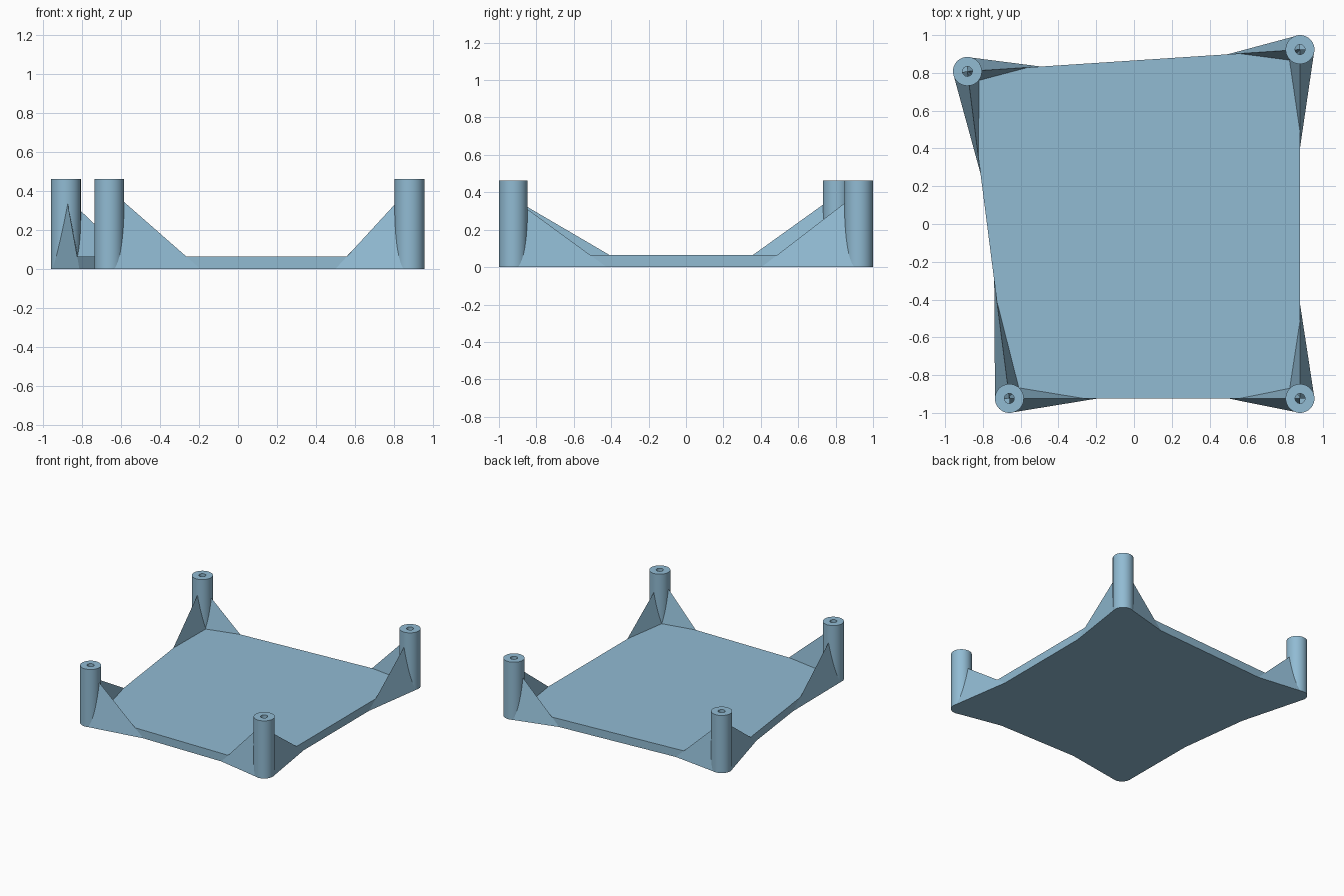
import bpy, bmesh, math
from mathutils import Vector

if "Cube" in bpy.data.objects:
    bpy.data.objects.remove(bpy.data.objects["Cube"])

R, HOLE_R, POST_H, PLATE_H = 0.0765, 0.026, 0.462, 0.065
SEGMENTS = 48

# Post centres, counter-clockwise from the front left
corners = [Vector(c) for c in ((-0.66, -0.9235), (0.879, -0.9235),
                               (0.879, 0.9235), (-0.882, 0.808))]

blue = bpy.data.materials.new("steel blue")
blue.diffuse_color = (0.283, 0.497, 0.651, 1)
blue.use_nodes = True
blue.node_tree.nodes["Principled BSDF"].inputs["Base Color"].default_value = blue.diffuse_color


def add_object(name, verts, faces, smooth=False):
    mesh = bpy.data.meshes.new(name)
    mesh.from_pydata(verts, [], faces)
    bm = bmesh.new()
    bm.from_mesh(mesh)
    bmesh.ops.recalc_face_normals(bm, faces=bm.faces)
    bm.to_mesh(mesh)
    bm.free()
    mesh.materials.append(blue)
    obj = bpy.data.objects.new(name, mesh)
    bpy.context.collection.objects.link(obj)
    if smooth:
        bpy.context.view_layer.objects.active = obj
        obj.select_set(True)
        bpy.ops.object.shade_smooth_by_angle(angle=math.radians(35))
        obj.select_set(False)
    return obj


def add_post(name, centre):
    """Round post with a bore that is open at the top."""
    profile = [(R, 0), (R, POST_H), (HOLE_R, POST_H), (HOLE_R, PLATE_H)]
    verts, faces = [], []
    for radius, z in profile:
        for i in range(SEGMENTS):
            a = math.tau * i / SEGMENTS
            verts.append((centre.x + radius * math.cos(a),
                          centre.y + radius * math.sin(a), z))
    for k in range(len(profile) - 1):
        for i in range(SEGMENTS):
            j = (i + 1) % SEGMENTS
            faces.append((k * SEGMENTS + i, k * SEGMENTS + j,
                          (k + 1) * SEGMENTS + j, (k + 1) * SEGMENTS + i))
    faces.append(tuple(range(SEGMENTS)))                                # base
    faces.append(tuple(3 * SEGMENTS + i for i in range(SEGMENTS)))      # bore floor
    add_object(name, verts, faces, smooth=True)


def add_gusset(name, centre, towards, length, height):
    """Three-sided brace falling from a post to a point on the plate edge."""
    d = (towards - centre).normalized()
    side = Vector((-d.y, d.x)) * R
    tip = centre + d * length
    verts = [(*(centre + side), 0), (*(centre - side), 0), (*tip, 0),
             (*centre, height)]
    add_object(name, verts, [(0, 1, 2), (0, 3, 1), (1, 3, 2), (2, 3, 0)])


# Flat plate joining the post centres
plate = [(c.x, c.y, z) for z in (0, PLATE_H) for c in corners]
add_object("base_plate", plate, [(3, 2, 1, 0), (4, 5, 6, 7)] +
           [(i, (i + 1) % 4, (i + 1) % 4 + 4, i + 4) for i in range(4)])

# Length and height of the braces to the next and to the previous corner
braces = [((0.468, 0.41), (0.63, 0.366)), ((0.50, 0.365), (0.38, 0.413)),
          ((0.385, 0.40), (0.52, 0.40)), ((0.545, 0.388), (0.39, 0.37))]
names = ["front_left", "front_right", "back_right", "back_left"]

for i, (name, (to_next, to_prev)) in enumerate(zip(names, braces)):
    add_post(name + "_post", corners[i])
    add_gusset(name + "_gusset_a", corners[i], corners[(i + 1) % 4], *to_next)
    add_gusset(name + "_gusset_b", corners[i], corners[i - 1], *to_prev)
